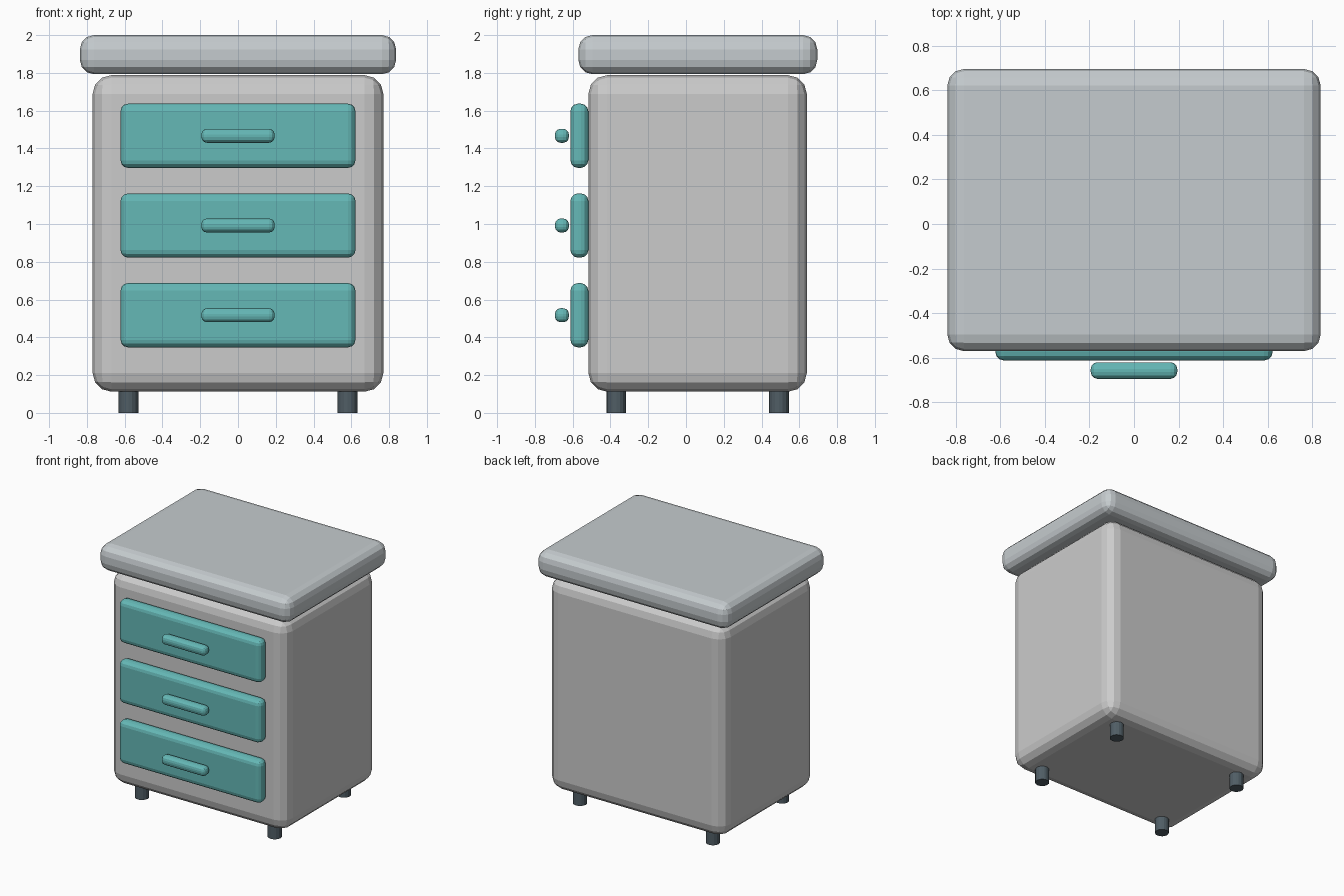
import bpy
from mathutils import Vector

if "Cube" in bpy.data.objects:
    bpy.data.objects.remove(bpy.data.objects["Cube"])


def material(name, rgb):
    m = bpy.data.materials.new(name)
    m.diffuse_color = (*rgb, 1)
    m.use_nodes = True
    m.node_tree.nodes["Principled BSDF"].inputs["Base Color"].default_value = m.diffuse_color
    return m


teal = material("teal", (0.13, 0.48, 0.47))
pale = material("pale_grey", (0.56, 0.60, 0.62))
dark = material("dark_slate", (0.08, 0.11, 0.13))


def rounded_box(name, lo, hi, radius, mat=None, segments=3):
    lo, hi = Vector(lo), Vector(hi)
    bpy.ops.mesh.primitive_cube_add(size=1, location=(lo + hi) / 2)
    ob = bpy.context.object
    ob.name = name
    ob.scale = hi - lo
    bpy.ops.object.transform_apply(location=False, rotation=False, scale=True)
    bevel = ob.modifiers.new("round", 'BEVEL')
    bevel.width = radius
    bevel.segments = segments
    if mat:
        ob.data.materials.append(mat)
    return ob


# Cabinet body and overhanging top
rounded_box("body", (-0.77, -0.517, 0.112), (0.77, 0.64, 1.788), 0.1)
rounded_box("top", (-0.837, -0.57, 1.793), (0.837, 0.695, 2.0), 0.075, pale)

# Three drawer fronts, each with a bar handle
for i, z in enumerate((0.517, 0.992, 1.467), 1):
    rounded_box(f"drawer_front_{i}", (-0.622, -0.612, z - 0.17),
                (0.622, -0.517, z + 0.17), 0.04, teal)
    rounded_box(f"handle_{i}", (-0.194, -0.694, z - 0.037),
                (0.194, -0.62, z + 0.037), 0.03, teal)

# Four short round legs
for sx, side in ((-1, "left"), (1, "right")):
    for y, end in ((-0.369, "front"), (0.492, "back")):
        bpy.ops.mesh.primitive_cylinder_add(vertices=16, radius=0.052, depth=0.14,
                                            location=(sx * 0.58, y, 0.07))
        leg = bpy.context.object
        leg.name = f"{end}_{side}_leg"
        leg.data.materials.append(dark)
